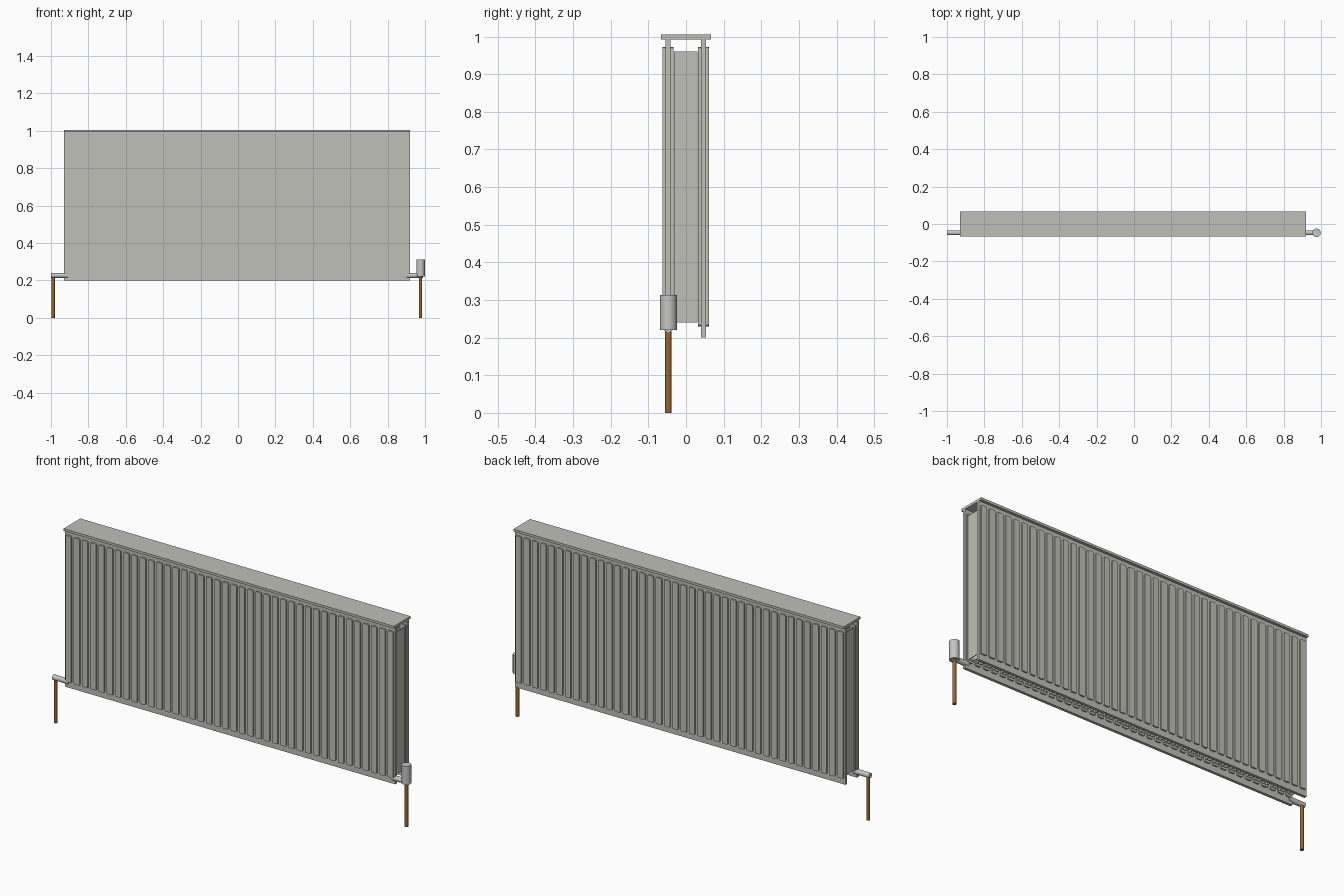
import bpy, bmesh
from math import pi
from mathutils import Matrix, Vector

cube = bpy.data.objects.get("Cube")
if cube:
    bpy.data.objects.remove(cube, do_unlink=True)


def material(name, colour):
    m = bpy.data.materials.new(name)
    m.use_nodes = True
    m.diffuse_color = (*colour, 1)
    m.node_tree.nodes["Principled BSDF"].inputs["Base Color"].default_value = (*colour, 1)
    return m


ENAMEL = material("grey enamel", (0.53, 0.53, 0.49))
PLASTIC = material("valve grey", (0.56, 0.56, 0.55))
COPPER = material("copper", (0.30, 0.13, 0.035))


def finish(name, bm, mat, smooth=False):
    bmesh.ops.recalc_face_normals(bm, faces=bm.faces)
    mesh = bpy.data.meshes.new(name)
    bm.to_mesh(mesh)
    bm.free()
    mesh.materials.append(mat)
    ob = bpy.data.objects.new(name, mesh)
    bpy.context.collection.objects.link(ob)
    if smooth:
        bpy.ops.object.select_all(action="DESELECT")
        ob.select_set(True)
        bpy.context.view_layer.objects.active = ob
        bpy.ops.object.shade_smooth_by_angle(angle=pi / 5)
    return ob


def add_box(bm, lo, hi):
    lo, hi = Vector(lo), Vector(hi)
    mat = Matrix.Translation((lo + hi) / 2) @ Matrix.Diagonal((*(hi - lo), 1))
    return bmesh.ops.create_cube(bm, size=1, matrix=mat)["verts"]


def cylinder(name, start, end, radius, mat, sides=24, smooth=True):
    a, b = Vector(start), Vector(end)
    turn = (b - a).to_track_quat("Z", "Y").to_matrix().to_4x4()
    bm = bmesh.new()
    bmesh.ops.create_cone(bm, cap_ends=True, segments=sides, radius1=radius, radius2=radius,
                          depth=(b - a).length, matrix=Matrix.Translation((a + b) / 2) @ turn)
    return finish(name, bm, mat, smooth)


LEFT, RIGHT = -0.93, 0.92
RIBS = 40
PITCH = (RIGHT - LEFT) / RIBS
RIB_W = PITCH * 0.7
centres = [LEFT + PITCH * (i + 0.5) for i in range(RIBS)]


# Ribbed panels: a thin sheet with water channels raised on both faces
def panel(name, y):
    bm = bmesh.new()
    add_box(bm, (LEFT, y - 0.007, 0.2), (RIGHT, y + 0.007, 0.996))
    for x in centres:
        verts = add_box(bm, (x - RIB_W / 2, y - 0.0147, 0.23), (x + RIB_W / 2, y + 0.0147, 0.972))
        upright = [e for e in {e for v in verts for e in v.link_edges}
                   if abs(e.verts[0].co.y - e.verts[1].co.y) > 0.01]
        bmesh.ops.bevel(bm, geom=upright, offset=0.006, segments=2, affect="EDGES", profile=0.5)
    return finish(name, bm, ENAMEL)


panel("front_panel", -0.0477)
panel("back_panel", 0.0463)

# Folded convector sheet between the panels
bm = bmesh.new()
Y0, Y1, T = -0.032, 0.031, 0.0015
for x in centres:
    a, b = x - PITCH / 4, x + PITCH / 4
    for side in (a, b):
        add_box(bm, (side - T, Y0, 0.24), (side + T, Y1, 0.96))
    add_box(bm, (a, Y0, 0.24), (b, Y0 + 2 * T, 0.96))
    if x < centres[-1]:
        add_box(bm, (b, Y1 - 2 * T, 0.24), (a + PITCH, Y1, 0.96))
finish("convector_fins", bm, ENAMEL)

# Top cover
bm = bmesh.new()
add_box(bm, (LEFT, -0.067, 0.993), (RIGHT, 0.067, 1.005))
finish("top_cover", bm, ENAMEL)

# Valves and supply pipes
PY, VZ = -0.047, 0.227
for side, x, edge in (("right", -0.988, LEFT), ("left", 0.976, RIGHT)):
    out = -1 if x < 0 else 1
    cylinder(side + "_supply_pipe", (x, PY, 0), (x, PY, VZ), 0.009, COPPER)
    cylinder(side + "_valve_body", (x + out * 0.012, PY, VZ), (edge - out * 0.02, PY, VZ), 0.013, PLASTIC)
cylinder("left_valve_head", (0.976, PY, 0.22), (0.976, PY, 0.313), 0.0225, PLASTIC)
